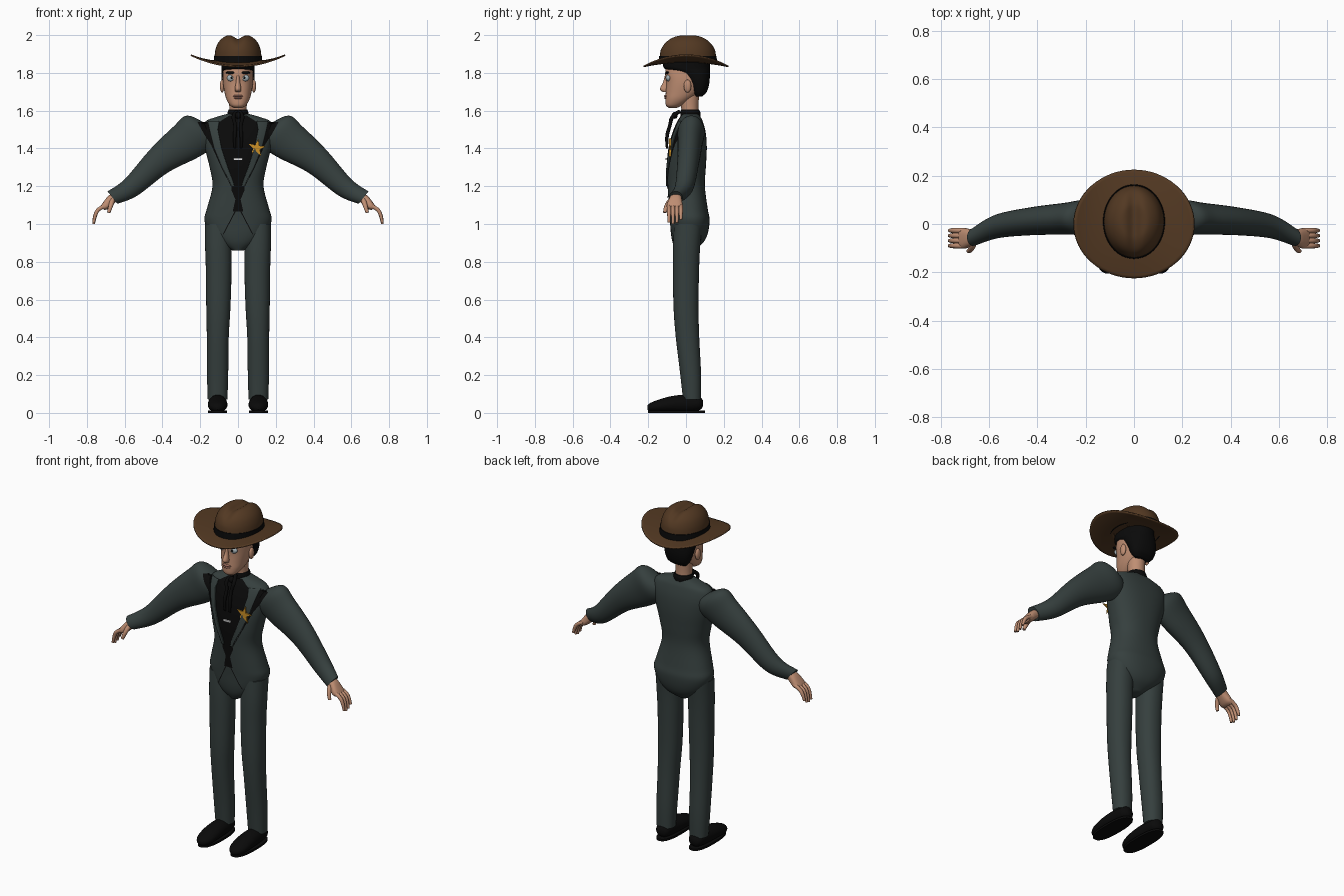
import bpy, bmesh, math
from mathutils import Vector, Matrix
from mathutils.bvhtree import BVHTree

if "Cube" in bpy.data.objects:
    bpy.data.objects.remove(bpy.data.objects["Cube"])


def material(name, r, g, b):
    m = bpy.data.materials.new(name)
    m.use_nodes = True
    m.diffuse_color = (r, g, b, 1)
    bsdf = m.node_tree.nodes["Principled BSDF"]
    bsdf.inputs["Base Color"].default_value = (r, g, b, 1)
    bsdf.inputs["Roughness"].default_value = 0.8
    return m


SUIT = material("suit_green_grey", .036, .05, .048)
HAT = material("hat_brown", .085, .04, .016)
BLACK = material("black", .003, .003, .003)
SKIN = material("skin", .52, .27, .17)
GOLD = material("gold", .6, .28, .02)
EYE = material("eye_grey", .38, .45, .48)
LIP = material("lip", .42, .19, .14)
WHITE = material("white", .8, .8, .8)
X, Y, Z = Vector((1, 0, 0)), Vector((0, 1, 0)), Vector((0, 0, 1))
cloth = []  # surfaces that flat clothing details are laid on


def finish(name, bm, mat, recalc=True):
    if recalc:
        bmesh.ops.recalc_face_normals(bm, faces=bm.faces)
    for f in bm.faces:
        f.smooth = True
    for e in bm.edges:
        e.smooth = e.calc_face_angle(0) < 0.75
    me = bpy.data.meshes.new(name)
    bm.to_mesh(me)
    bm.free()
    me.materials.append(mat)
    ob = bpy.data.objects.new(name, me)
    bpy.context.collection.objects.link(ob)
    return ob


def smooth_rows(rows, steps=5):
    """Catmull-Rom interpolation of section rows."""
    out = []
    for i in range(len(rows) - 1):
        quad = [rows[max(i - 1, 0)], rows[i], rows[i + 1], rows[min(i + 2, len(rows) - 1)]]
        for k in range(steps):
            t = k / steps
            out.append([b + .5 * t * (c - a + t * (2*a - 5*b + 4*c - d + t * (3*(b - c) + d - a)))
                        for a, b, c, d in zip(*quad)])
    return out + [list(rows[-1])]


def loft(name, rows, mat, u=X, v=Y, p=2.0, sides=32, keep=False, shape=None):
    """Skin through sections (x, y, z, half width along u, half width along v)."""
    bm, rings = bmesh.new(), []
    for x, y, z, a, b in smooth_rows(rows):
        ring = []
        for k in range(sides):
            t = 2 * math.pi * k / sides
            c, s = math.cos(t), math.sin(t)
            co = Vector((x, y, z)) + u * math.copysign(abs(c) ** (2 / p), c) * max(a, .001) \
                + v * math.copysign(abs(s) ** (2 / p), s) * max(b, .001)
            ring.append(bm.verts.new(shape(co) if shape else co))
        rings.append(ring)
    for r, q in zip(rings, rings[1:]):
        for k in range(sides):
            bm.faces.new((r[k], r[k - 1], q[k - 1], q[k]))
    bm.faces.new(rings[0])
    bm.faces.new(rings[-1])
    bmesh.ops.recalc_face_normals(bm, faces=bm.faces)
    if keep:
        cloth.append(BVHTree.FromBMesh(bm))
    return finish(name, bm, mat)


def stack(name, rows, mat, **kw):
    """Loft of level sections (z, half width, front y, back y)."""
    return loft(name, [(0, (f + b) / 2, z, w, (b - f) / 2) for z, w, f, b in rows], mat, **kw)


def ball(name, at, size, mat):
    bm = bmesh.new()
    bmesh.ops.create_uvsphere(bm, u_segments=20, v_segments=12, radius=1,
                              matrix=Matrix.LocRotScale(Vector(at), None, Vector(size)))
    return finish(name, bm, mat)


def box(name, at, size, mat):
    bm = bmesh.new()
    bmesh.ops.create_cube(bm, size=1, matrix=Matrix.LocRotScale(Vector(at), None, Vector(size)))
    return finish(name, bm, mat)


def tube(name, points, radii, mat):
    cu = bpy.data.curves.new(name, "CURVE")
    cu.dimensions, cu.bevel_depth, cu.bevel_resolution, cu.use_fill_caps = "3D", 1, 3, True
    sp = cu.splines.new("NURBS")
    sp.points.add(len(points) - 1)
    for pt, co, r in zip(sp.points, points, radii):
        pt.co, pt.radius = (*co, 1), r
    sp.use_endpoint_u, sp.order_u = True, 3
    cu.materials.append(mat)
    ob = bpy.data.objects.new(name, cu)
    bpy.context.collection.objects.link(ob)


def front(x, z):
    hits = [t.ray_cast(Vector((x, -1, z)), Y)[0] for t in cloth]
    return min([h.y for h in hits if h], default=-.01)


def patch(name, rows, mat, lift, side=1, cols=10):
    """Thin sheet laid on the clothing; rows are (z, x from, x to), going up."""
    bm, grid = bmesh.new(), []
    for z, a, b in [r for lo, hi in zip(rows, rows[1:])
                    for r in ([l + (h - l) * t / 8 for l, h in zip(lo, hi)] for t in range(9))]:
        a, b = sorted((a * side, b * side))
        xs = [a + (b - a) * k / cols for k in range(cols + 1)]
        grid.append([bm.verts.new((x, front(x, z) - lift, z)) for x in xs])
    for r, q in zip(grid, grid[1:]):
        for k in range(cols):
            bm.faces.new((r[k], r[k + 1], q[k + 1], q[k]))
    bmesh.ops.remove_doubles(bm, verts=bm.verts, dist=.00005)
    return finish(name, bm, mat, recalc=False)


# Jacket body and hips
stack("jacket_body", [(.86, .03, -.05, .04), (.90, .10, -.07, .09), (.95, .15, -.08, .115),
      (1.02, .178, -.085, .125), (1.08, .165, -.09, .115), (1.2, .135, -.097, .1),
      (1.3, .15, -.1, .105), (1.4, .175, -.09, .11), (1.48, .19, -.07, .105),
      (1.54, .175, -.045, .09), (1.565, .12, -.03, .078), (1.585, .05, -.018, .065)],
      SUIT, p=2.3, sides=48, keep=True)

# Limbs, mirrored
down_arm = Vector((.62, 0, .78))
for s, side in ((1, "left_"), (-1, "right_")):
    u = Vector((.62 * s, 0, .78))
    loft(side + "trouser_leg", [(s * x, y, z, a, b) for x, y, z, a, b in (
        (.105, .012, 1.0, .07, .075), (.104, .003, .88, .07, .072), (.102, 0, .75, .068, .069),
        (.104, 0, .56, .064, .066), (.107, .008, .4, .058, .062), (.108, .025, .2, .056, .055),
        (.108, .032, .07, .052, .048))], SUIT, p=2.2, keep=True)
    loft(side + "sleeve", [(s * x, y, z, a, b) for x, y, z, a, b in (
        (.13, .03, 1.49, .04, .04), (.2, .028, 1.49, .108, .07), (.28, .022, 1.432, .104, .066),
        (.42, .012, 1.332, .077, .058), (.567, -.01, 1.193, .055, .049),
        (.665, -.055, 1.14, .042, .036))], SUIT, u=u, keep=True)
    loft(side + "shoe", [(s * .108, y, z, a, b) for y, z, a, b in (
        (.09, .05, .012, .015), (.07, .05, .04, .036), (0, .05, .047, .046), (-.08, .046, .052, .042),
        (-.15, .036, .049, .032), (-.19, .03, .032, .022), (-.205, .028, .01, .01))],
        BLACK, u=X, v=Z)
    loft(side + "sole", [(s * .108, -.05, 0, .05, .15), (s * .108, -.05, .012, .05, .15)], BLACK, p=2.5)

    # Hand
    loft(side + "palm", [(s * x, y, z, a, b) for x, y, z, a, b in (
        (.64, -.05, 1.155, .022, .026), (.672, -.056, 1.127, .026, .034),
        (.70, -.06, 1.098, .022, .042), (.718, -.06, 1.085, .014, .038))], SKIN, u=u, p=2.6)
    for k, finger in enumerate(("index", "middle", "ring", "little")):
        y, drop = -.09 + .021 * k, (.008, 0, .006, .022)[k]
        tube(side + finger + "_finger", [(s * .695, y, 1.1), (s * .735, y, 1.085),
             (s * .757, y, 1.05), (s * .764, y, 1.0 + drop)], (.011, .011, .01, .007), SKIN)
    tube(side + "thumb", [(s * .665, -.08, 1.125), (s * .672, -.107, 1.10), (s * .685, -.112, 1.06)],
         (.014, .013, .009), SKIN)

# Clothing front: shirt, lapels, collar notches, jacket opening
waistcoat = [(1.065, .028), (1.13, .014), (1.18, .035), (1.235, .03), (1.3, .055),
             (1.4, .088), (1.5, .108), (1.54, .1), (1.575, .045)]
patch("black_shirt", [(z, -x, x) for z, x in waistcoat], BLACK, .003, cols=24)
for s, side in ((1, "left_"), (-1, "right_")):
    lapel = patch(side + "lapel", [(1.2, .02, .035), (1.235, .03, .05), (1.3, .055, .085),
                  (1.4, .088, .125), (1.5, .108, .15), (1.545, .1, .16)], SUIT, .009, s)
    lapel.modifiers.new("thickness", "SOLIDIFY").thickness = .006
    patch(side + "collar_notch", [(1.2, .035, .038), (1.3, .085, .089), (1.42, .13, .143),
          (1.48, .142, .182), (1.54, .158, .215)], BLACK, .004, s)
    patch(side + "jacket_edge", [(.945, .076, .081), (1.07, .01, .016)], BLACK, .003, s, 3)
    tube(side + "neck_ribbon", [(s * .008, -.035, 1.595), (s * .03, -.075, 1.575),
         (s * .012, -.085, 1.52), (s * .02, -.105, 1.46), (s * .016, -.1, 1.4)],
         (.01, .011, .009, .01, .006), BLACK)
ball("ribbon_knot", (0, -.06, 1.575), (.016, .016, .018), BLACK)
box("tie_pin", (0, front(0, 1.345) - .007, 1.345), (.048, .008, .01), WHITE)

# Star badge
bm = bmesh.new()
by = front(.1, 1.4) - .012
tips = [bm.verts.new((.1 + r * math.sin(t), by, 1.402 + r * math.cos(t)))
        for k in range(10) for r, t in [((.05, .018)[k % 2], math.pi * k / 5 + .15)]]
face = bm.faces.new(tips)
solid = bmesh.ops.extrude_face_region(bm, geom=[face])["geom"]
bmesh.ops.translate(bm, vec=(0, .008, 0), verts=[g for g in solid if isinstance(g, bmesh.types.BMVert)])
finish("star_badge", bm, GOLD)

# Neck and collar
stack("neck", [(1.55, .05, -.025, .07), (1.61, .046, -.025, .065), (1.69, .05, -.04, .07)], SKIN)
stack("shirt_collar", [(1.57, .056, -.03, .076), (1.59, .055, -.03, .076), (1.605, .05, -.027, .07)], BLACK)

# Head
stack("head", [(1.614, .02, -.09, -.05), (1.628, .042, -.106, -.02), (1.66, .061, -.109, .03),
      (1.70, .072, -.107, .075), (1.75, .08, -.105, .1), (1.80, .08, -.11, .108),
      (1.86, .075, -.1, .1)], SKIN, p=2.25)
stack("hair", [(1.675, .05, .05, .085), (1.70, .071, .03, .11), (1.75, .085, .005, .124),
      (1.80, .088, -.045, .126), (1.825, .088, -.116, .126), (1.87, .088, -.116, .126)], BLACK, p=2.25)
stack("nose", [(1.785, .008, -.112, -.09), (1.75, .011, -.122, -.09), (1.715, .017, -.138, -.09),
      (1.70, .014, -.125, -.09)], SKIN, sides=16)
ball("upper_lip", (0, -.107, 1.678), (.028, .009, .006), LIP)
ball("lower_lip", (0, -.106, 1.667), (.023, .009, .006), LIP)
for s, side in ((1, "left_"), (-1, "right_")):
    ball(side + "ear", (s * .084, .008, 1.73), (.012, .02, .034), SKIN)
    ball(side + "eye", (s * .036, -.093, 1.773), (.024, .013, .018), EYE)
    ball(side + "pupil", (s * .034, -.105, 1.774), (.006, .003, .007), BLACK)
    ball(side + "eyebrow", (s * .037, -.1, 1.801), (.029, .01, .007), BLACK)


# Hat
def creased(co):
    """Press the front-to-back crease into the crown."""
    height = max(0, (co.z - 1.92) / .08)
    co.z = min(co.z, 2.0) - .02 * height * math.exp(-(co.x / .026) ** 2)
    return co


loft("hat_crown", [(0, .01, z, .125 * r, .15 * r) for r, z in (
    (1, 1.855), (.99, 1.89), (.95, 1.925), (.85, 1.957), (.69, 1.981), (.48, 1.997),
    (.25, 2.0), (.01, 2.0))], HAT, sides=64, shape=creased)
loft("hat_band", [(0, .01, 1.855, .129, .154), (0, .01, 1.89, .127, .152)], BLACK, sides=64)

bm = bmesh.new()
rings = []
for k in range(11):
    r = .45 + .055 * k
    ring = []
    for j in range(64):
        t = 2 * math.pi * j / 64
        c, d = r * math.cos(t), r * math.sin(t)
        ring.append(bm.verts.new((.248 * c, .225 * d, 1.862 + .036 * c * c * r - .024 * d * d)))
    rings.append(ring)
for r, q in zip(rings, rings[1:]):
    for j in range(64):
        bm.faces.new((r[j - 1], q[j - 1], q[j], r[j]))
brim = finish("hat_brim", bm, HAT, recalc=False)
brim.modifiers.new("thickness", "SOLIDIFY").thickness = .008
